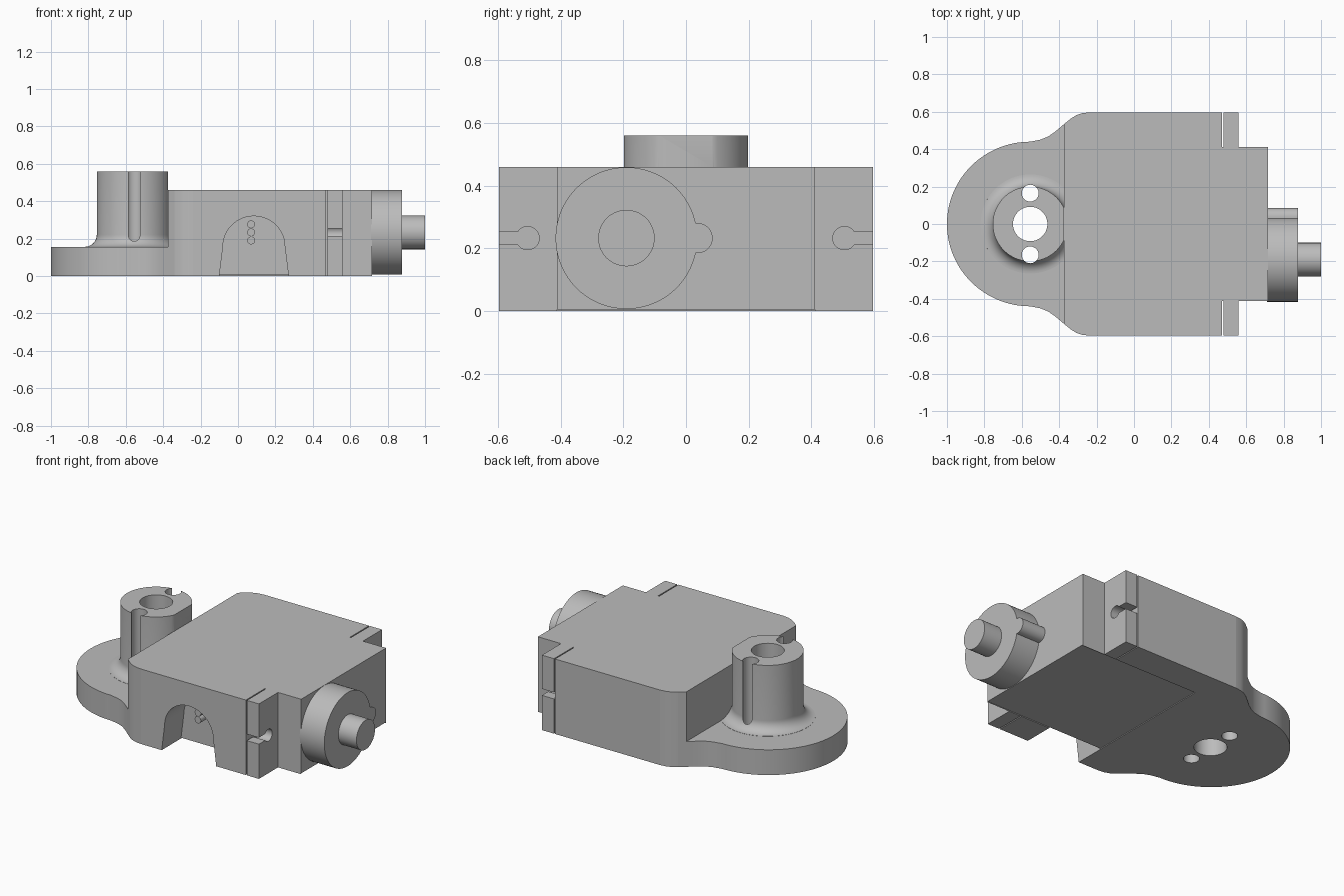
import bpy, bmesh, math
from mathutils import Vector

old = bpy.data.objects.get("Cube")
if old:
    bpy.data.objects.remove(old, do_unlink=True)

grey = bpy.data.materials.new("plain grey")
grey.use_nodes = True
grey.diffuse_color = (0.5, 0.5, 0.5, 1)
grey.node_tree.nodes["Principled BSDF"].inputs["Base Color"].default_value = grey.diffuse_color


def make_object(name, bm):
    bmesh.ops.recalc_face_normals(bm, faces=bm.faces)
    mesh = bpy.data.meshes.new(name)
    bm.to_mesh(mesh)
    bm.free()
    mesh.materials.append(grey)
    obj = bpy.data.objects.new(name, mesh)
    bpy.context.scene.collection.objects.link(obj)
    return obj


def prism(name, points, axis, low, high):
    """Extrude a 2D outline along the given axis."""
    place = {"x": lambda u, v, w: (w, u, v),
             "y": lambda u, v, w: (u, w, v),
             "z": lambda u, v, w: (u, v, w)}[axis]
    bm = bmesh.new()
    face = bm.faces.new([bm.verts.new(place(u, v, low)) for u, v in points])
    new = bmesh.ops.extrude_face_region(bm, geom=[face])["geom"]
    verts = [g for g in new if isinstance(g, bmesh.types.BMVert)]
    bmesh.ops.translate(bm, verts=verts, vec=Vector(place(0, 0, high - low)))
    return make_object(name, bm)


def arc(u, v, ru, rv, start, end, steps):
    angles = [math.radians(start + (end - start) * i / steps) for i in range(steps + 1)]
    return [(u + ru * math.cos(a), v + rv * math.sin(a)) for a in angles]


def cylinder(name, u, v, radius, axis, low, high, sides=64):
    return prism(name, arc(u, v, radius, radius, 0, 360, sides)[:-1], axis, low, high)


def box(name, x0, x1, y0, y1, z0, z1):
    return prism(name, [(x0, y0), (x1, y0), (x1, y1), (x0, y1)], "z", z0, z1)


def combine(target, tool, operation):
    mod = target.modifiers.new("combine", "BOOLEAN")
    mod.operation = operation
    mod.solver = "EXACT"
    mod.object = tool
    bpy.context.view_layer.objects.active = target
    bpy.ops.object.modifier_apply(modifier=mod.name)
    bpy.data.objects.remove(tool, do_unlink=True)


def finish(obj):
    """Smooth the curved walls and keep the large planes flat."""
    bpy.ops.object.select_all(action="DESELECT")
    obj.select_set(True)
    bpy.context.view_layer.objects.active = obj
    bpy.ops.object.shade_smooth_by_angle(angle=math.radians(30))
    for poly in obj.data.polygons:
        if poly.area > 0.02:
            poly.use_smooth = False


PX = -0.555   # post centre
WALL = -0.375  # body wall behind the post

# Housing: rounded flange, shoulders, ears and neck in one outline
half = arc(PX, 0, 0.445, 0.44, 180, 90, 32)
half += [(-0.50, 0.451), (-0.46, 0.467), (-0.42, 0.495), (WALL, 0.533),
         (-0.34, 0.562), (-0.31, 0.581), (-0.28, 0.592), (-0.24, 0.597),
         (0.56, 0.597), (0.56, 0.412), (0.717, 0.412)]
outline = half + [(x, -y) for x, y in reversed(half[1:])]
housing = prism("housing", outline, "z", 0, 0.46)
combine(housing, box("flange_cut", -1.2, WALL, -1, 1, 0.155, 0.7), "DIFFERENCE")

# Post with a filleted foot, turned around z and trimmed at the wall
profile = [(0, 0.1), (0.266, 0.1)] + arc(0.265, 0.221, 0.065, 0.065, 270, 180, 10) + [(0.2, 0.56), (0, 0.56)]
bm = bmesh.new()
verts = [bm.verts.new((PX + r, 0, z)) for r, z in profile]
edges = [bm.edges.new(pair) for pair in zip(verts, verts[1:])]
bmesh.ops.spin(bm, geom=verts + edges, cent=(PX, 0, 0), axis=(0, 0, 1),
               angle=math.tau, steps=72, use_duplicate=False)
bmesh.ops.remove_doubles(bm, verts=bm.verts, dist=0.0001)
post = make_object("post", bm)
combine(post, box("post_trim", WALL + 0.001, 0.2, -1, 1, -0.2, 1), "DIFFERENCE")
combine(housing, post, "UNION")

# Bore and the two side channels
combine(housing, cylinder("bore", PX, 0, 0.092, "z", -0.1, 0.8), "DIFFERENCE")
for side in (-1, 1):
    combine(housing, cylinder("channel", PX, side * 0.165, 0.045, "z", -0.1, 0.8, 40), "DIFFERENCE")

# Slightly raised underside of the inner block
combine(housing, box("underside_cut", -0.1, 0.8, -0.411, 0.411, -0.1, 0.005), "DIFFERENCE")

# Arched front pocket
arch = [(0.272, -0.05), (0.27, 0)] + arc(0.085, 0.16, 0.165, 0.16, 0, 180, 32) + [(-0.1, 0), (-0.102, -0.05)]
combine(housing, prism("pocket", arch, "y", -0.8, -0.41), "DIFFERENCE")

# Ears: parting slit, hole and open slot on each side
for side in (-1, 1):
    y0, y1 = sorted((side * 0.412, side * 0.8))
    combine(housing, box("slit", 0.471, 0.478, y0, y1, -0.1, 0.6), "DIFFERENCE")
    combine(housing, cylinder("ear_hole", side * 0.505, 0.233, 0.037, "x", 0.474, 0.7, 40), "DIFFERENCE")
    y0, y1 = sorted((side * 0.51, side * 0.8))
    combine(housing, box("ear_slot", 0.474, 0.7, y0, y1, 0.213, 0.253), "DIFFERENCE")
finish(housing)

# Three pins in the pocket
for i in range(3):
    finish(cylinder(f"pin_{i + 1}", 0.07, 0.19 + 0.043 * i, 0.021, "y", -0.49, -0.4, 32))

# Round end cap with a key bump, and its shaft
cap = cylinder("end_cap", -0.19, 0.233, 0.226, "x", 0.71, 0.877, 72)
bump = arc(0.037, 0.233, 0.048, 0.048, -90, 90, 24) + [(-0.1, 0.281), (-0.1, 0.185)]
combine(cap, prism("key_bump", bump, "x", 0.71, 0.877), "UNION")
finish(cap)
finish(cylinder("shaft", -0.19, 0.233, 0.09, "x", 0.86, 1.0, 56))
